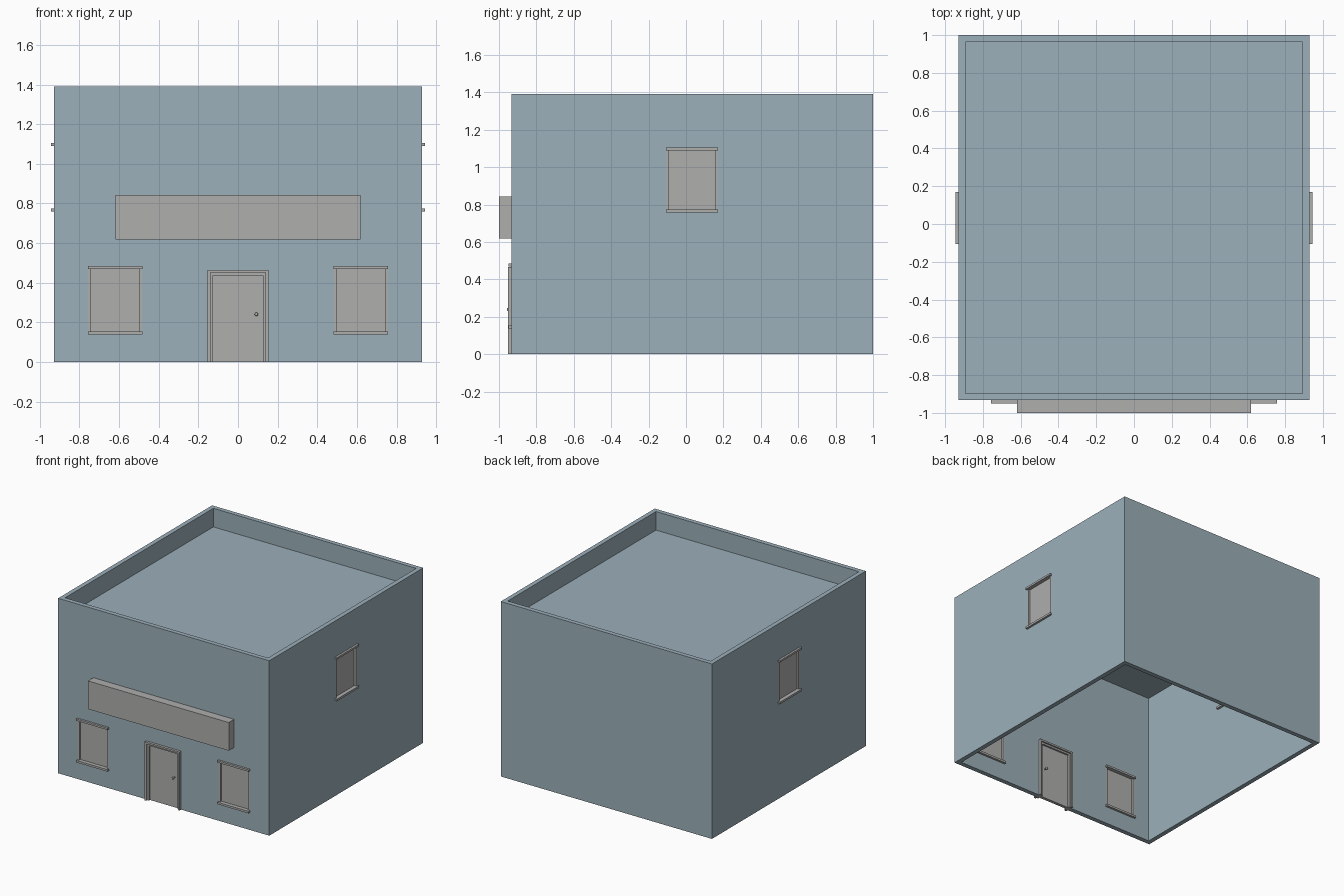
import bpy, math
from mathutils import Matrix

if "Cube" in bpy.data.objects:
    bpy.data.objects.remove(bpy.data.objects["Cube"])

X, YF, YB, TOP, T = 0.928, -0.933, 1.0, 1.39, 0.036
YM = YF + T / 2          # middle of the front wall


def material(name, rgb):
    m = bpy.data.materials.new(name)
    m.diffuse_color = (*rgb, 1)
    m.use_nodes = True
    m.node_tree.nodes["Principled BSDF"].inputs["Base Color"].default_value = m.diffuse_color
    return m


WALL = material("wall_blue_grey", (0.334, 0.433, 0.491))
TRIM = material("trim_grey", (0.43, 0.425, 0.42))


def box(name, x, y, z, mat=TRIM):
    """Box from (min, max) ranges."""
    bpy.ops.mesh.primitive_cube_add(size=1)
    o = bpy.context.object
    o.name = name
    m = Matrix.Translation([(r[0] + r[1]) / 2 for r in (x, y, z)])
    m = m @ Matrix.Diagonal([r[1] - r[0] for r in (x, y, z)] + [1])
    o.data.transform(m)
    o.data.materials.append(mat)
    return o


def cut(target, cutter):
    mod = target.modifiers.new("cut", 'BOOLEAN')
    mod.operation, mod.solver, mod.object = 'DIFFERENCE', 'EXACT', cutter
    bpy.context.view_layer.objects.active = target
    bpy.ops.object.modifier_apply(modifier=mod.name)
    bpy.data.objects.remove(cutter)


def join(name, parts):
    bpy.ops.object.select_all(action='DESELECT')
    for p in parts:
        p.select_set(True)
    bpy.context.view_layer.objects.active = parts[0]
    bpy.ops.object.join()
    parts[0].name = name
    return parts[0]


# Shell: open below, roof slab sunk behind a parapet
building = box("building", (-X, X), (YF, YB), (0, TOP), WALL)
inner_x, inner_y = (-X + T, X - T), (YF + T, YB - T)
cut(building, box("room_cutter", inner_x, inner_y, (-0.1, 1.2), WALL))
cut(building, box("parapet_cutter", inner_x, inner_y, (1.242, 1.6), WALL))


# Window: pane in the wall middle, flush jambs, lintel and sill both sides
def window(name, place):
    hole = box("hole", (-0.136, 0.136), (-0.1, 0.1), (0.008, 0.34), WALL)
    hole.data.transform(place)
    cut(building, hole)
    d = (-T / 2 - 0.017, T / 2 + 0.017)
    w = (-T / 2, T / 2)
    parts = [box("pane", (-0.123, 0.123), (-0.004, 0.004), (0.016, 0.333)),
             box("lintel", (-0.138, 0.138), d, (0.331, 0.346)),
             box("sill", (-0.138, 0.138), d, (0.0, 0.016))]
    for a, b in ((-0.136, -0.122), (0.122, 0.136)):
        parts.append(box("jamb", (a, b), w, (0.016, 0.331)))
    join(name, parts).data.transform(place)


for side, label in ((-1, "left"), (1, "right")):
    window(f"front_window_{label}", Matrix.Translation((side * 0.62, YM, 0.138)))
    window(f"side_window_{label}",
           Matrix.Translation((side * (X - T / 2), 0.032, 0.758))
           @ Matrix.Rotation(side * math.pi / 2, 4, 'Z'))

# Door opening, leaf and stepped frame
cut(building, box("door_cutter", (-0.145, 0.145), (YF - 0.1, YF + 0.1),
                  (-0.1, 0.458), WALL))
box("door", (-0.127, 0.127), (YM - 0.012, YM + 0.012), (0, 0.438))


def frame(name, half, top, width, depth):
    y = (YM - depth, YM + depth)
    join(name, [box("post_left", (-half, -half + width), y, (0, top)),
                box("post_right", (half - width, half), y, (0, top)),
                box("head", (-half + width, half - width), y, (top - width, top))])


frame("door_casing", 0.153, 0.465, 0.014, T / 2 + 0.02)
frame("door_stop", 0.139, 0.451, 0.014, T / 2 + 0.008)

# Knobs with stem, inside and out
for s, label in ((-1, "outer"), (1, "inner")):
    bpy.ops.mesh.primitive_cylinder_add(vertices=16, radius=0.005, depth=0.024,
        location=(0.093, YM + s * 0.022, 0.24), rotation=(math.pi / 2, 0, 0))
    stem = bpy.context.object
    bpy.ops.mesh.primitive_uv_sphere_add(segments=16, ring_count=8, radius=0.009,
        location=(0.093, YM + s * 0.034, 0.24))
    knob = join(f"door_knob_{label}", [bpy.context.object, stem])
    knob.data.materials.append(TRIM)
    bpy.ops.object.shade_smooth_by_angle()

# Blank sign board over the door
box("sign_board", (-0.619, 0.619), (-1.0, YF), (0.618, 0.842))
